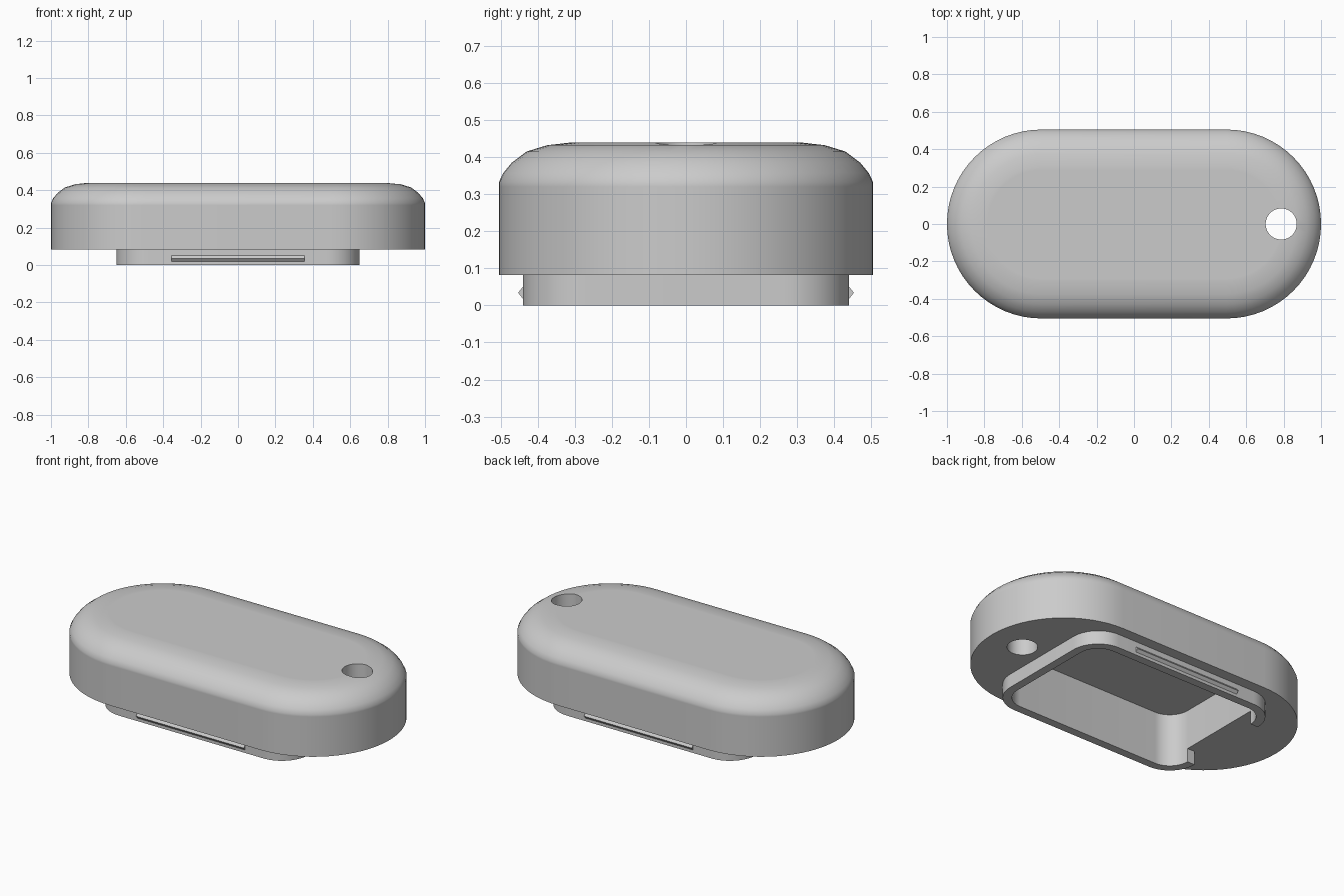
import bpy, bmesh
from math import sin, cos, pi, radians

old = bpy.data.objects.get("Cube")
if old:
    bpy.data.objects.remove(old, do_unlink=True)

grey = bpy.data.materials.new("matte grey")
grey.use_nodes = True
colour = (0.6, 0.6, 0.6, 1)
grey.diffuse_color = colour
grey.node_tree.nodes["Principled BSDF"].inputs["Base Color"].default_value = colour


def outline(hx, hy, r, segs=16):
    """Rounded rectangle, running from the -x end round to the -x end."""
    pts = []
    for i, (sx, sy) in enumerate([(-1, 1), (1, 1), (1, -1), (-1, -1)]):
        for k in range(segs + 1):
            a = pi - (i + k / segs) * pi / 2
            p = (sx * (hx - r) + r * cos(a), sy * (hy - r) + r * sin(a))
            if not pts or abs(p[0] - pts[-1][0]) + abs(p[1] - pts[-1][1]) > 1e-5:
                pts.append(p)
    return pts


def loft(name, rings):
    """Skin a list of vertex rings; cap both ends."""
    bm = bmesh.new()
    loops = [[bm.verts.new(p) for p in ring] for ring in rings]
    for a, b in zip(loops, loops[1:]):
        n = len(a)
        for i in range(n):
            j = (i + 1) % n
            bm.faces.new((a[i], a[j], b[j], b[i]))
    bm.faces.new(loops[0])
    bm.faces.new(loops[-1])
    bmesh.ops.remove_doubles(bm, verts=bm.verts, dist=1e-5)
    bmesh.ops.recalc_face_normals(bm, faces=bm.faces)
    me = bpy.data.meshes.new(name)
    bm.to_mesh(me)
    bm.free()
    me.materials.append(grey)
    ob = bpy.data.objects.new(name, me)
    bpy.context.collection.objects.link(ob)
    return ob


def select(ob):
    bpy.ops.object.select_all(action='DESELECT')
    ob.select_set(True)
    bpy.context.view_layer.objects.active = ob


def smooth(ob):
    select(ob)
    bpy.ops.object.shade_smooth_by_angle(angle=radians(42))


def cut(ob, cutter):
    mod = ob.modifiers.new("cut", 'BOOLEAN')
    mod.operation = 'DIFFERENCE'
    mod.solver = 'EXACT'
    mod.object = cutter
    select(ob)
    bpy.ops.object.modifier_apply(modifier=mod.name)
    bpy.data.objects.remove(cutter, do_unlink=True)


def level(pts, z):
    return [(x, y, z) for x, y in pts]


BASE, CEILING = 0.082, 0.318
LENGTH, WIDTH = 1.0, 0.505
RIM_X, RIM_Y, RIM_R, WALL = 0.65, 0.44, 0.175, 0.05
inner = outline(RIM_X - WALL, RIM_Y - WALL, RIM_R - WALL)

# Body: straight sides with a softly rounded top edge (inset, height)
profile = [(0, BASE), (0, 0.32), (0, 0.332), (0.012, 0.357), (0.035, 0.385),
           (0.075, 0.415), (0.13, 0.432), (0.2, 0.44), (0.215, 0.44)]
body = loft("body", [level(outline(LENGTH - d, WIDTH - d, WIDTH - d), z)
                     for d, z in profile])

# Cavity in the underside
cut(body, loft("cavity_cutter", [level(inner, -0.1), level(inner, CEILING)]))

# Hanging hole through the +x end
hole = [(0.787 + x, y) for x, y in outline(0.083, 0.083, 0.083)][:-1]
cut(body, loft("hole_cutter", [level(hole, -0.1), level(hole, 0.6)]))
smooth(body)

# Rim below the body, open at the -x end
outer = outline(RIM_X, RIM_Y, RIM_R)
rim = loft("rim", [[(*o, 0), (*i, 0), (*i, BASE), (*o, BASE)]
                   for o, i in zip(outer, inner)])
smooth(rim)

# Snap ridges on both long sides of the rim
for side, name in ((-1, "front_ridge"), (1, "back_ridge")):
    loft(name, [[(x, side * RIM_Y, 0.018), (x, side * 0.453, 0.034),
                 (x, side * RIM_Y, 0.05), (x, side * (RIM_Y - 0.005), 0.034)]
                for x in (-0.355, 0.355)])
